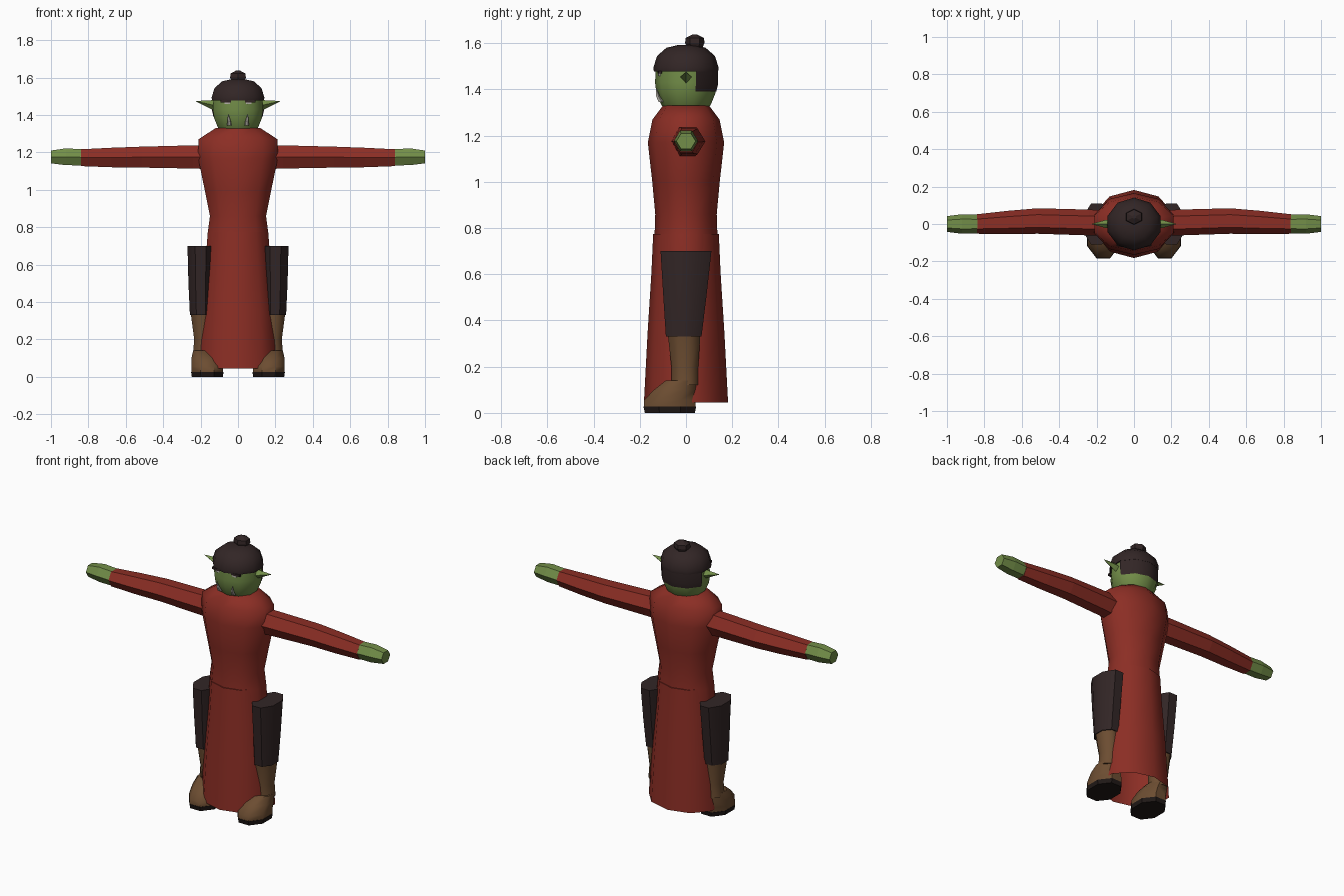
import bpy, bmesh, math
from mathutils import Vector

cube = bpy.data.objects.get("Cube")
if cube:
    bpy.data.objects.remove(cube, do_unlink=True)


def material(name, rgb):
    m = bpy.data.materials.new(name)
    m.use_nodes = True
    m.diffuse_color = (*rgb, 1)
    bsdf = m.node_tree.nodes["Principled BSDF"]
    bsdf.inputs["Base Color"].default_value = (*rgb, 1)
    bsdf.inputs["Roughness"].default_value = 0.9
    return m


RED = material("red cloth", (0.26, 0.027, 0.018))
GREEN = material("green skin", (0.17, 0.27, 0.065))
HAIR = material("dark hair and trousers", (0.032, 0.019, 0.019))
LEATHER = material("brown leather", (0.15, 0.074, 0.031))
SOLE = material("dark sole", (0.014, 0.009, 0.008))
IVORY = material("ivory", (0.45, 0.43, 0.38))


def loft(name, rings, sides, mat, axis="z", half=False, start=True, end=True,
         smooth=False, keep=None, mirror=False):
    """Skin rings of (position, centre a, centre b, radius a, radius b)."""
    turn = math.pi / sides if half else 0
    angles = [math.pi / 2 + turn + math.tau * i / sides for i in range(sides)]
    unit = [(math.cos(t), math.sin(t)) for t in angles]
    wide = max(u[0] for u in unit)
    deep = max(u[1] for u in unit)
    bm = bmesh.new()
    loops = []
    for p, ca, cb, ra, rb in rings:
        loop = []
        for u, v in unit:
            a, b = ca + ra * u / wide, cb + rb * v / deep
            loop.append(bm.verts.new((a, b, p) if axis == "z" else (p, a, b)))
        loops.append(loop)
    for lo, hi in zip(loops, loops[1:]):
        for i in range(sides):
            j = (i + 1) % sides
            bm.faces.new((lo[i], lo[j], hi[j], hi[i]))
    if start:
        bm.faces.new(loops[0][::-1])
    if end:
        bm.faces.new(loops[-1])
    if keep:
        drop = [f for f in bm.faces if not keep(f.calc_center_median())]
        bmesh.ops.delete(bm, geom=drop, context="FACES")
    bmesh.ops.recalc_face_normals(bm, faces=bm.faces)
    me = bpy.data.meshes.new(name)
    bm.to_mesh(me)
    bm.free()
    me.materials.append(mat)
    ob = bpy.data.objects.new(name, me)
    bpy.context.collection.objects.link(ob)
    if mirror:
        ob.modifiers.new("Mirror", "MIRROR")
    if smooth:
        bpy.ops.object.select_all(action="DESELECT")
        ob.select_set(True)
        bpy.context.view_layer.objects.active = ob
        bpy.ops.object.shade_smooth_by_angle(angle=math.radians(50))
    return ob


def round_rings(pairs, y=0):
    return [(z, 0, y, r, r) for z, r in pairs]


# Robe: fitted body and long flared skirt
loft("robe_body", [(0.69, 0, 0, 0.168, 0.138), (0.77, 0, 0, 0.162, 0.136),
                   (0.86, 0, 0, 0.15, 0.133), (1.0, 0, 0, 0.178, 0.146),
                   (1.17, 0, 0, 0.213, 0.165), (1.27, 0, 0, 0.212, 0.145),
                   (1.33, 0, 0, 0.12, 0.1)], 10, RED, smooth=True)
loft("robe_skirt", [(0.045, 0, 0, 0.212, 0.182), (0.35, 0, 0, 0.193, 0.166),
                    (0.6, 0, 0, 0.17, 0.15), (0.775, 0, 0, 0.158, 0.142)],
     10, RED, start=False, smooth=True)

# Head, hair cap, hair at the back and topknot
loft("head", round_rings([(1.31, 0.09), (1.335, 0.108), (1.385, 0.128),
                          (1.43, 0.134), (1.5, 0.13)]), 10, GREEN, smooth=True)
loft("hair_cap", round_rings([(1.478, 0.139), (1.495, 0.141), (1.545, 0.125),
                              (1.58, 0.085), (1.592, 0.035)]), 10, HAIR, smooth=True)
loft("hair_back", round_rings([(1.39, 0.131), (1.42, 0.138), (1.485, 0.138)]),
     10, HAIR, smooth=True, start=False, end=False, keep=lambda c: c.y > 0.05)
loft("topknot", round_rings([(1.575, 0.03), (1.6, 0.042), (1.622, 0.04),
                             (1.638, 0.01)], 0.038), 6, HAIR)

# Ears and tusks
loft("ear", [(0.11, 0, 1.448, 0.026, 0.032), (0.15, 0, 1.457, 0.022, 0.022),
             (0.225, 0, 1.474, 0.001, 0.001)], 4, GREEN, axis="x", mirror=True)
loft("tusk", [(1.345, 0.046, -0.108, 0.012, 0.012),
              (1.37, 0.048, -0.122, 0.009, 0.009),
              (1.405, 0.052, -0.128, 0.001, 0.001)], 5, IVORY, mirror=True)

# Eyes and brows tucked under the hairline
loft("eye", [(1.458, 0.053, -0.113, 0.018, 0.008),
             (1.47, 0.053, -0.113, 0.018, 0.008)], 6, IVORY, mirror=True)
loft("brow", [(1.468, 0.06, -0.112, 0.034, 0.012),
              (1.48, 0.06, -0.112, 0.034, 0.012)], 6, HAIR, mirror=True)

# Sleeves and hands
loft("sleeve", [(0.15, 0.005, 1.175, 0.068, 0.064),
                (0.24, 0.008, 1.176, 0.069, 0.062),
                (0.515, 0.016, 1.175, 0.068, 0.056),
                (0.68, 0.008, 1.173, 0.062, 0.052),
                (0.84, 0, 1.172, 0.052, 0.045)], 6, RED, axis="x", half=True, mirror=True)
loft("hand", [(0.835, 0, 1.174, 0.05, 0.043), (0.92, 0, 1.177, 0.052, 0.045),
              (1.0, 0, 1.176, 0.042, 0.034)], 6, GREEN, axis="x", half=True, mirror=True)

# Trousers, boot shafts, shoes and soles
loft("trouser_leg", [(0.33, 0.198, -0.01, 0.059, 0.077),
                     (0.5, 0.2, -0.005, 0.065, 0.093),
                     (0.7, 0.2, 0, 0.07, 0.11)], 8, HAIR, half=True, smooth=True, mirror=True)
loft("boot_shaft", [(0.12, 0.185, -0.005, 0.056, 0.057),
                    (0.2, 0.182, -0.005, 0.052, 0.058),
                    (0.335, 0.195, -0.008, 0.057, 0.07)],
     8, LEATHER, half=True, smooth=True, mirror=True)
loft("shoe", [(0.025, 0.164, -0.07, 0.085, 0.112),
              (0.055, 0.164, -0.07, 0.085, 0.112),
              (0.1, 0.172, -0.046, 0.077, 0.092),
              (0.14, 0.182, -0.02, 0.058, 0.068)],
     8, LEATHER, half=True, smooth=True, mirror=True)
loft("sole", [(0, 0.164, -0.07, 0.083, 0.108), (0.027, 0.164, -0.07, 0.087, 0.114)],
     8, SOLE, half=True, mirror=True)
